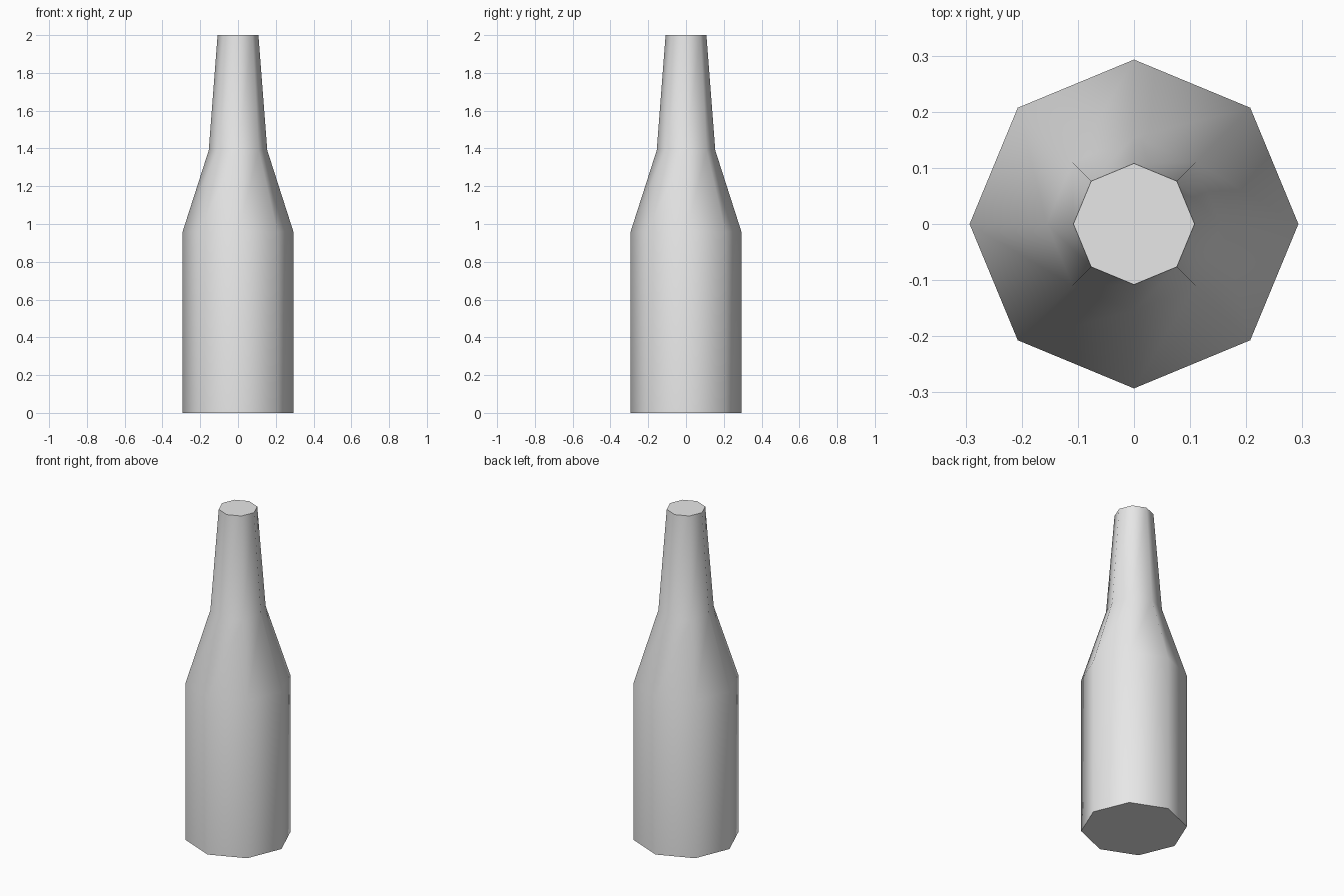
import bpy
import bmesh
from math import cos, sin, pi, radians

cube = bpy.data.objects.get("Cube")
if cube:
    bpy.data.objects.remove(cube, do_unlink=True)

SIDES = 8
# (radius, height) up the bottle: base, shoulder, neck start, mouth
PROFILE = [(0.293, 0.0), (0.293, 0.96), (0.155, 1.39), (0.108, 2.0)]

# Plain grey material
grey = bpy.data.materials.new("light grey")
grey.use_nodes = True
colour = (0.8, 0.8, 0.8, 1.0)
grey.diffuse_color = colour
grey.node_tree.nodes["Principled BSDF"].inputs["Base Color"].default_value = colour

# Bottle body: stacked octagonal rings, closed at both ends
bm = bmesh.new()
rings = [[bm.verts.new((r * cos(2 * pi * i / SIDES), r * sin(2 * pi * i / SIDES), z))
          for i in range(SIDES)] for r, z in PROFILE]
for low, high in zip(rings, rings[1:]):
    for i in range(SIDES):
        j = (i + 1) % SIDES
        bm.faces.new((low[i], low[j], high[j], high[i]))
bm.faces.new(rings[0][::-1])
bm.faces.new(rings[-1])
mesh = bpy.data.meshes.new("bottle")
bm.to_mesh(mesh)
bm.free()
mesh.materials.append(grey)

bottle = bpy.data.objects.new("bottle", mesh)
bpy.context.collection.objects.link(bottle)

# Smooth sides, crisp rims
bpy.ops.object.select_all(action="DESELECT")
bottle.select_set(True)
bpy.context.view_layer.objects.active = bottle
bpy.ops.object.shade_smooth_by_angle(angle=radians(60))
